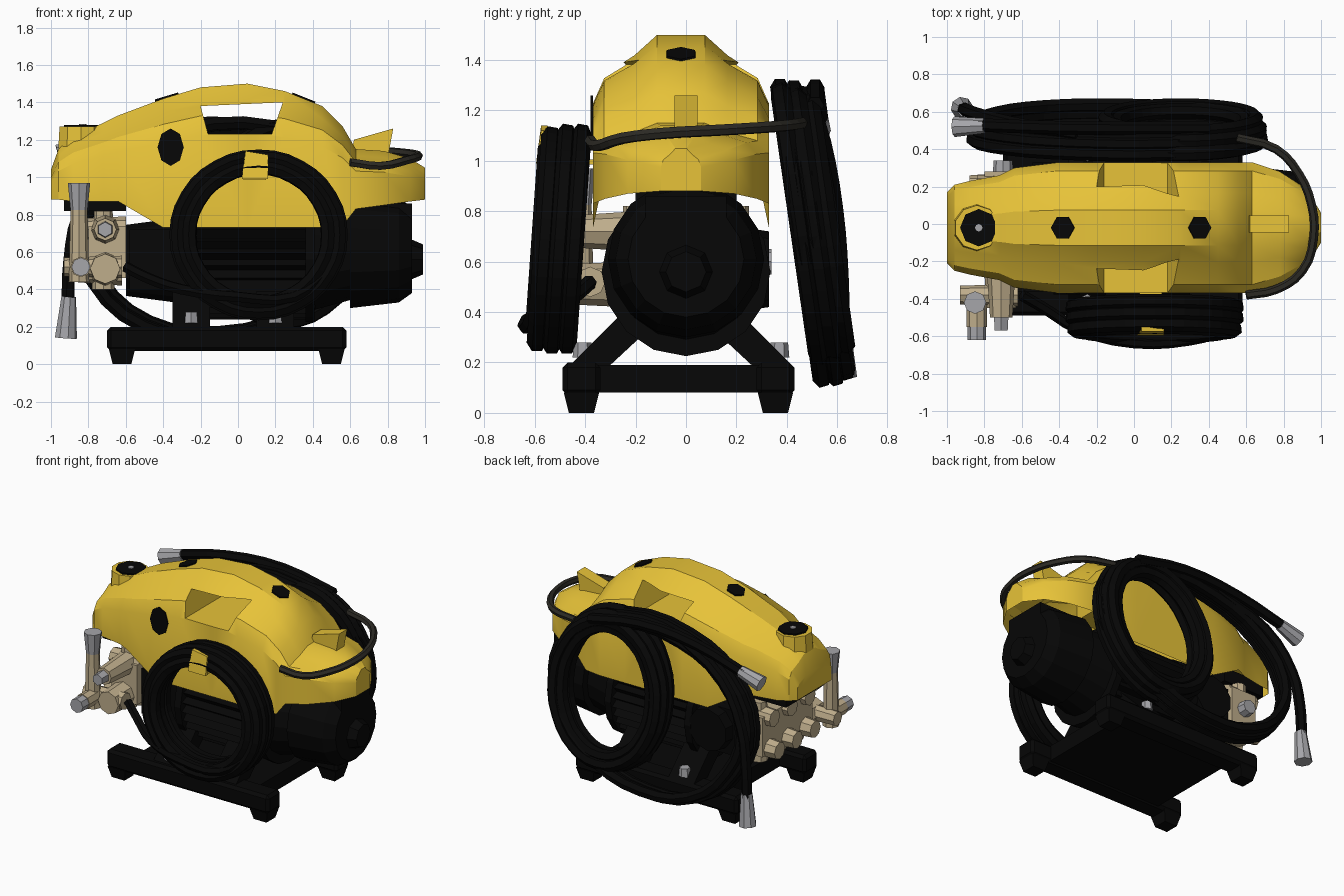
import bpy, bmesh, math
from mathutils import Vector, Matrix

if "Cube" in bpy.data.objects:
    bpy.data.objects.remove(bpy.data.objects["Cube"])


def mat(name, c):
    m = bpy.data.materials.new(name)
    m.diffuse_color = (*c, 1)
    m.use_nodes = True
    m.node_tree.nodes["Principled BSDF"].inputs["Base Color"].default_value = m.diffuse_color
    return m


YELLOW = mat("yellow plastic", (0.80, 0.545, 0.04))
BLACK = mat("black", (0.002, 0.002, 0.002))
BRASS = mat("brass", (0.52, 0.42, 0.26))
GREY = mat("grey metal", (0.38, 0.38, 0.40))
CORD = mat("dark cord", (0.025, 0.023, 0.018))


def add(name, bm, m):
    bmesh.ops.recalc_face_normals(bm, faces=bm.faces)
    me = bpy.data.meshes.new(name)
    bm.to_mesh(me)
    bm.free()
    me.materials.append(m)
    o = bpy.data.objects.new(name, me)
    bpy.context.collection.objects.link(o)
    return o


def loft(name, rings, m):
    """Skin a list of equal-length closed rings and cap both ends."""
    bm = bmesh.new()
    vs = [[bm.verts.new(p) for p in r] for r in rings]
    n = len(vs[0])
    for a, b in zip(vs, vs[1:]):
        for i in range(n):
            bm.faces.new((a[i], a[(i + 1) % n], b[(i + 1) % n], b[i]))
    bm.faces.new(vs[0])
    bm.faces.new(vs[-1])
    return add(name, bm, m)


def box(name, x, y, z, m):
    return loft(name, [[(x[0], y[0], k), (x[1], y[0], k), (x[1], y[1], k), (x[0], y[1], k)] for k in z], m)


def rod(name, p, q, r1, r2, m, sides=8):
    p, q = Vector(p), Vector(q)
    d = q - p
    bm = bmesh.new()
    mx = Matrix.Translation((p + q) / 2) @ d.to_track_quat('Z', 'Y').to_matrix().to_4x4()
    bmesh.ops.create_cone(bm, cap_ends=True, segments=sides, radius1=r1, radius2=r2, depth=d.length, matrix=mx)
    return add(name, bm, m)


def tube(name, pts, r, m, closed=False):
    cu = bpy.data.curves.new(name, 'CURVE')
    cu.dimensions = '3D'
    cu.bevel_depth, cu.bevel_resolution, cu.resolution_u = r, 1, 3
    cu.use_fill_caps = True
    s = cu.splines.new('BEZIER')
    s.bezier_points.add(len(pts) - 1)
    s.use_cyclic_u, s.use_smooth = closed, False
    for b, p in zip(s.bezier_points, pts):
        b.co = p
        b.handle_left_type = b.handle_right_type = 'AUTO'
    cu.materials.append(m)
    o = bpy.data.objects.new(name, cu)
    bpy.context.collection.objects.link(o)
    return o


# --- yellow cover: x, bottom z, top z, half width ---
stations = [(-1.0, .88, 1.04, .19), (-.96, .88, 1.15, .23), (-.88, .87, 1.22, .25), (-.72, .87, 1.29, .28),
            (-.64, .87, 1.33, .32), (-.4, .73, 1.42, .35), (-.2, .73, 1.48, .35), (.05, .73, 1.5, .35),
            (.25, .73, 1.46, .35), (.45, .73, 1.38, .35), (.56, .74, 1.27, .35), (.63, .83, 1.15, .35),
            (.78, .85, 1.14, .30), (.92, .87, 1.1, .21), (1.0, .88, 1.05, .08)]
rings = []
for x, zb, zt, hw in stations:
    half = [(hw, zb)] + [(hw * f, .87 + (zt - .87) * h) for f, h in ((1, .58), (.87, .75), (.53, .87), (.27, 1))]
    rings.append([(x, y - .02, z) for y, z in half] + [(x, -y - .02, z) for y, z in reversed(half)])
cover = loft("cover", rings, YELLOW)

# handle opening cut through the cover
opening = [(-.16, 1.23), (.18, 1.23), (.24, 1.4), (-.2, 1.38)]
cutter = loft("handle_cutter", [[(x, y, z) for x, z in opening] for y in (-.6, .6)], YELLOW)
mod = cover.modifiers.new("cut", 'BOOLEAN')
mod.operation, mod.object, mod.solver = 'DIFFERENCE', cutter, 'EXACT'
bpy.context.view_layer.objects.active = cover
cover.select_set(True)
bpy.ops.object.modifier_apply(modifier="cut")
bpy.data.objects.remove(cutter)
bm = bmesh.new()
bm.from_mesh(cover.data)
bmesh.ops.delete(bm, geom=[f for f in bm.faces if f.normal.z < -.4 and f.calc_center_median().z < .95],
                 context='FACES')
bm.to_mesh(cover.data)
bm.free()
bpy.ops.object.shade_smooth_by_angle(angle=math.radians(28))

# cover details
rod("filler_collar", (-.84, -.02, 1.1), (-.84, -.02, 1.27), .13, .12, YELLOW, 10)
rod("filler_cap", (-.83, -.02, 1.26), (-.83, -.02, 1.28), .1, .1, BLACK)
rod("filler_pin", (-.83, -.02, 1.27), (-.83, -.02, 1.285), .02, .02, GREY)
for x, z, t in ((-.38, 1.426, -.3), (.35, 1.42, .4)):
    rod("handle_screw", (x - t * .05, -.02, z - .05), (x + t * .008, -.02, z + .008), .07, .065, BLACK, 6)
vent = rod("side_vent", (0, .004, 0), (0, -.004, 0), 1, 1, BLACK, 8)
vent.scale, vent.location = (.07, 1, .1), (-.36, -.374, 1.16)
loft("rear_hook", [[(.6, y, 1.1), (.8, y, 1.1), (.83, y, 1.26), (.62, y, 1.2)] for y in (-.045, .045)], YELLOW)
# hook holding the front hose coil
box("hose_hook_arm", (.03, .15), (-.56, -.36), (.985, 1.005), YELLOW)
loft("hose_hook_lip", [[(.02, y, .99), (.16, y, .99), (.16, y + .02, 1.12), (.04, y + .02, 1.14)]
                       for y in (-.595, -.57)], YELLOW)

# --- motor with fins, end bell and pump ---
fins = 30
prof = []
for i in range(fins * 2):
    a, r = math.pi * i / fins, (.32 if i % 2 else .27)
    prof.append((r * math.cos(a), .56 + r * math.sin(a)))
loft("motor_fins", [[(x, y, z) for y, z in prof] for x in (-.25, .4)], BLACK)
for x in (-.27, .36):
    rod("motor_ring", (x, 0, .56), (x + .05, 0, .56), .335, .335, BLACK, 16)
rod("motor_flange", (.38, 0, .58), (.64, 0, .61), .29, .25, BLACK, 16)
rod("fan_cover", (.6, 0, .61), (.86, 0, .61), .31, .28, BLACK, 16)
rod("fan_cover_end", (.86, 0, .61), (.93, 0, .61), .28, .23, BLACK, 16)
rod("fan_hub", (.92, 0, .56), (.99, 0, .56), .11, .08, BLACK, 8)
box("fan_box", (.62, .93), (-.16, .16), (.7, .86), BLACK)
rod("pump_body", (-.6, 0, .555), (-.22, 0, .555), .19, .24, BLACK, 12)
box("pump_side", (-.58, -.22), (-.26, .26), (.4, .72), BLACK)
rod("pump_back_cover", (-.4, .2, .57), (-.4, .33, .57), .17, .15, BLACK, 10)
box("tank_plate", (-.93, -.6), (-.2, .2), (.82, .92), BLACK)

# --- base frame ---
for y0, y1 in ((-.49, -.34), (.28, .43)):
    beam = box("base_beam", (-.7, .58), (y0, y1), (.07, .2), BLACK)
    bev = beam.modifiers.new("bevel", 'BEVEL')
    bev.width, bev.segments = .02, 1
    for x in (-.62, .5):
        ym = (y0 + y1) / 2
        loft("foot", [[(x - w, ym - w, z), (x + w, ym - w, z), (x + w, ym + w, z), (x - w, ym + w, z)]
                      for w, z in ((.05, 0), (.07, .08))], BLACK)
box("base_plate", (-.5, .42), (-.38, .33), (.08, .19), BLACK)
for s in (-1, 1):
    for x in (-.25, .2):
        sec = [(.44, .19), (.28, .19), (.14, .32), (.24, .39)]
        loft("motor_strut", [[(k, s * y - .02, z) for y, z in sec] for k in (x - .1, x + .1)], BLACK)
        rod("strut_bolt", (x, s * .39 - .02, .22), (x, s * .39 - .02, .28), .04, .035, GREY, 6)

# --- brass manifold with grey fittings ---
box("manifold_block", (-.8, -.6), (-.28, .28), (.46, .74), BRASS)
for y in (-.2, 0, .2):
    rod("valve_upper", (-.6, y, .72), (-.84, y, .72), .07, .06, BRASS)
    rod("valve_lower", (-.62, y, .5), (-.88, y, .5), .08, .06, BRASS)
    rod("valve_stem", (-.72, y, .4), (-.72, y, .82), .06, .05, BRASS)
rod("outlet_upper", (-.71, -.2, .72), (-.71, -.5, .72), .08, .06, BRASS)
rod("outlet_upper_nut", (-.71, -.49, .72), (-.71, -.57, .72), .045, .04, GREY, 6)
rod("outlet_cross", (-.62, -.38, .52), (-.93, -.38, .52), .06, .05, BRASS)
rod("outlet_block", (-.71, -.25, .51), (-.71, -.45, .51), .09, .08, BRASS)
rod("inlet_tube", (-.85, -.42, .44), (-.85, -.42, .84), .055, .045, BRASS)
rod("inlet_cap", (-.85, -.42, .82), (-.85, -.42, .97), .045, .06, GREY)
rod("inlet_arm", (-.84, -.38, .52), (-.84, -.55, .52), .055, .055, BRASS)
rod("inlet_arm_nut", (-.84, -.53, .52), (-.84, -.62, .52), .05, .05, GREY)
rod("back_fitting", (-.7, .2, .6), (-.7, .34, .6), .06, .05, GREY)

# --- front hose coil ---
for rx, rz, dy in ((.44, .42, 0), (.44, .42, .06), (.43, .41, .12), (.38, .36, 0), (.38, .36, .07), (.37, .36, .13)):
    pts = []
    for i in range(12):
        a = math.tau * i / 12
        z = .69 + rz * math.sin(a)
        pts.append((.11 + rx * math.cos(a), -.415 - dy - (1.1 - z) * .07, z))
    tube("front_hose", pts, .04, BLACK, True)
tube("front_hose_lead", [(-.6, -.38, .52), (-.48, -.45, .46), (-.3, -.56, .4), (.0, -.635, .36), (.3, -.62, .36),
                         (.48, -.57, .5)], .03, BLACK)

# --- rear hose coil ---
outer = [(.2, 1.27), (.52, 1.12), (.68, .82), (.6, .5), (.3, .25), (-.1, .14), (-.5, .2), (-.78, .45),
         (-.86, .75), (-.68, 1.06), (-.3, 1.25)]


def rear(x, z, dy):
    return (x, .375 + dy + (1.27 - z) * .145, z)


for k, dy in ((1, .0), (.99, .055), (.95, .1)):
    tube("rear_hose_outer", [rear(x * k, .7 + (z - .7) * k, dy) for x, z in outer], .038, BLACK, True)
for rx, rz, dy in ((.42, .52, 0), (.42, .5, .06), (.4, .48, .11), (.35, .44, .02), (.35, .43, .09)):
    tube("rear_hose_inner", [rear(.25 + rx * math.cos(math.tau * i / 12), .75 + rz * math.sin(math.tau * i / 12), dy)
                             for i in range(12)], .042, BLACK, True)
tube("rear_hose_upper_end", [rear(.4, 1.22, .13), rear(0, 1.29, .14), rear(-.45, 1.26, .14), (-.84, .53, 1.16)],
     .036, BLACK)
rod("upper_nozzle", (-.8, .525, 1.17), (-.96, .52, 1.12), .04, .055, GREY)
tube("rear_hose_lower_end", [rear(-.3, 1.25, .1), (-.66, .54, 1.08), (-.85, .59, .8), (-.9, .61, .55), (-.91, .615, .33)],
     .036, BLACK)
rod("lower_nozzle", (-.905, .61, .36), (-.92, .62, .14), .04, .06, GREY)

# cord wrapped round the right end
tube("cord", [(.6, -.38, 1.08), (.76, -.35, 1.06), (.9, -.25, 1.09), (.96, -.08, 1.11), (.95, .1, 1.12),
              (.88, .27, 1.13), (.76, .4, 1.14), (.55, .46, 1.15)], .024, CORD)
